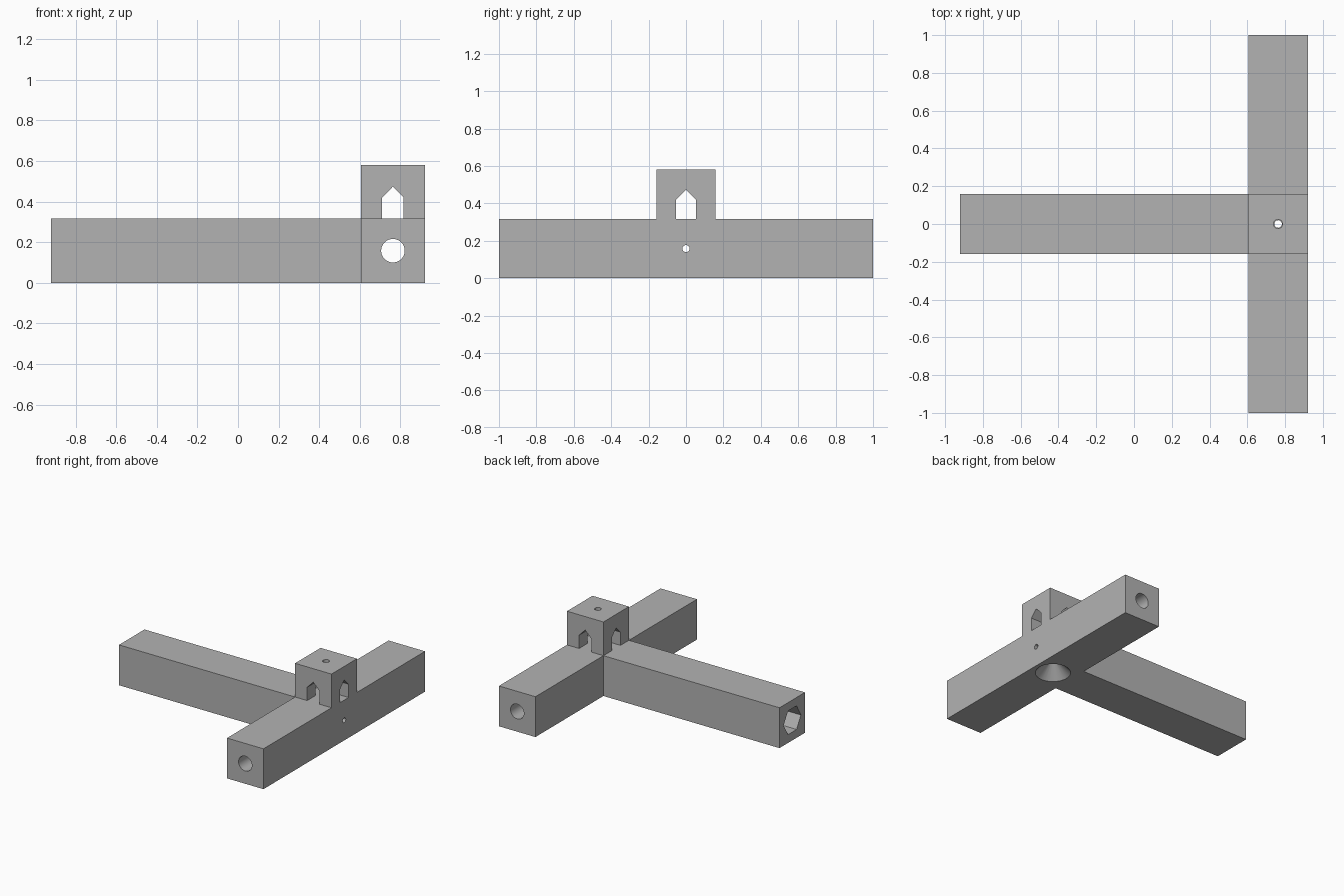
import bpy, bmesh, math
from mathutils import Matrix, Vector

if "Cube" in bpy.data.objects:
    bpy.data.objects.remove(bpy.data.objects["Cube"], do_unlink=True)

W = 0.158          # half width of every beam
H = 0.316          # beam height
TOP = 0.58         # tower top
END = 0.921        # half length in x
CX = END - W       # centre of the cross beam

grey = bpy.data.materials.new("plain grey")
grey.use_nodes = True
grey.diffuse_color = (0.45, 0.45, 0.45, 1)
grey.node_tree.nodes["Principled BSDF"].inputs["Base Color"].default_value = (0.45, 0.45, 0.45, 1)


def prism(name, outline, start, along, across):
    """Extrude a 2D outline (across, up) from start along a vector."""
    along, across, start = Vector(along), Vector(across), Vector(start)
    up = along.normalized().cross(across)
    bm = bmesh.new()
    face = bm.faces.new([bm.verts.new(start + across * a + up * b) for a, b in outline])
    out = bmesh.ops.extrude_face_region(bm, geom=[face])["geom"]
    bmesh.ops.translate(bm, vec=along, verts=[v for v in out if isinstance(v, bmesh.types.BMVert)])
    bmesh.ops.recalc_face_normals(bm, faces=bm.faces)
    return finish(name, bm)


def cone(name, r1, r2, start, end, sides=48):
    """Round or faceted cutter running between two points."""
    start, end = Vector(start), Vector(end)
    axis = end - start
    bm = bmesh.new()
    turn = axis.to_track_quat('Z', 'Y').to_matrix().to_4x4()
    bmesh.ops.create_cone(bm, cap_ends=True, segments=sides, radius1=r1, radius2=r2,
                          depth=axis.length,
                          matrix=Matrix.Translation((start + end) / 2) @ turn)
    return finish(name, bm)


def finish(name, bm):
    mesh = bpy.data.meshes.new(name)
    bm.to_mesh(mesh)
    bm.free()
    mesh.materials.append(grey)
    obj = bpy.data.objects.new(name, mesh)
    bpy.context.collection.objects.link(obj)
    return obj


def carve(obj, cutters):
    """Subtract the cutters, bake the result and drop the cutters."""
    for c in cutters:
        c.hide_render = True
        mod = obj.modifiers.new("cut", 'BOOLEAN')
        mod.operation, mod.solver, mod.object = 'DIFFERENCE', 'EXACT', c
    bpy.context.view_layer.update()
    baked = bpy.data.meshes.new_from_object(obj.evaluated_get(bpy.context.evaluated_depsgraph_get()))
    obj.modifiers.clear()
    obj.data = baked
    for c in cutters:
        bpy.data.objects.remove(c, do_unlink=True)
    bpy.ops.object.select_all(action='DESELECT')
    obj.select_set(True)
    bpy.context.view_layer.objects.active = obj
    bpy.ops.object.shade_smooth_by_angle(angle=math.radians(30))


# T-shaped beam body
IN = CX - W
tee = [(-END, -W), (IN, -W), (IN, -1), (END, -1), (END, 1), (IN, 1), (IN, W), (-END, W)]
body = prism("beam_body", tee, (0, 0, 0), (0, 0, H), (1, 0, 0))

# Bores, hexagonal socket and bottom countersink
mid = H / 2
hexagon = [(0.107 * math.cos(k * math.pi / 3), 0.107 * math.sin(k * math.pi / 3)) for k in range(6)]
carve(body, [
    cone("cross_bore", 0.058, 0.058, (CX, -1.1, mid), (CX, 1.1, mid)),
    cone("long_bore", 0.019, 0.019, (-1, 0, mid), (1, 0, mid), 32),
    prism("hex_socket", hexagon, (-1, 0, mid), (1.55, 0, 0), (0, 1, 0)),
    cone("countersink", 0.137, 0.019, (CX, 0, -0.01), (CX, 0, 0.11)),
    cone("upright_bore", 0.02, 0.02, (CX, 0, 0.05), (CX, 0, 0.4), 32),
])

# Tower with crossing peaked openings
square = [(-W, -W), (W, -W), (W, W), (-W, W)]
tower = prism("tower", square, (CX, 0, H), (0, 0, TOP - H), (1, 0, 0))
peak = [(-0.053, 0.2), (0.053, 0.2), (0.053, 0.42), (0, 0.474), (-0.053, 0.42)]
carve(tower, [
    prism("side_opening", peak, (CX - 0.3, 0, 0), (0.6, 0, 0), (0, 1, 0)),
    prism("front_opening", peak, (CX, 0.3, 0), (0, -0.6, 0), (1, 0, 0)),
    cone("top_bore", 0.024, 0.024, (CX, 0, 0.4), (CX, 0, 0.7), 32),
])
